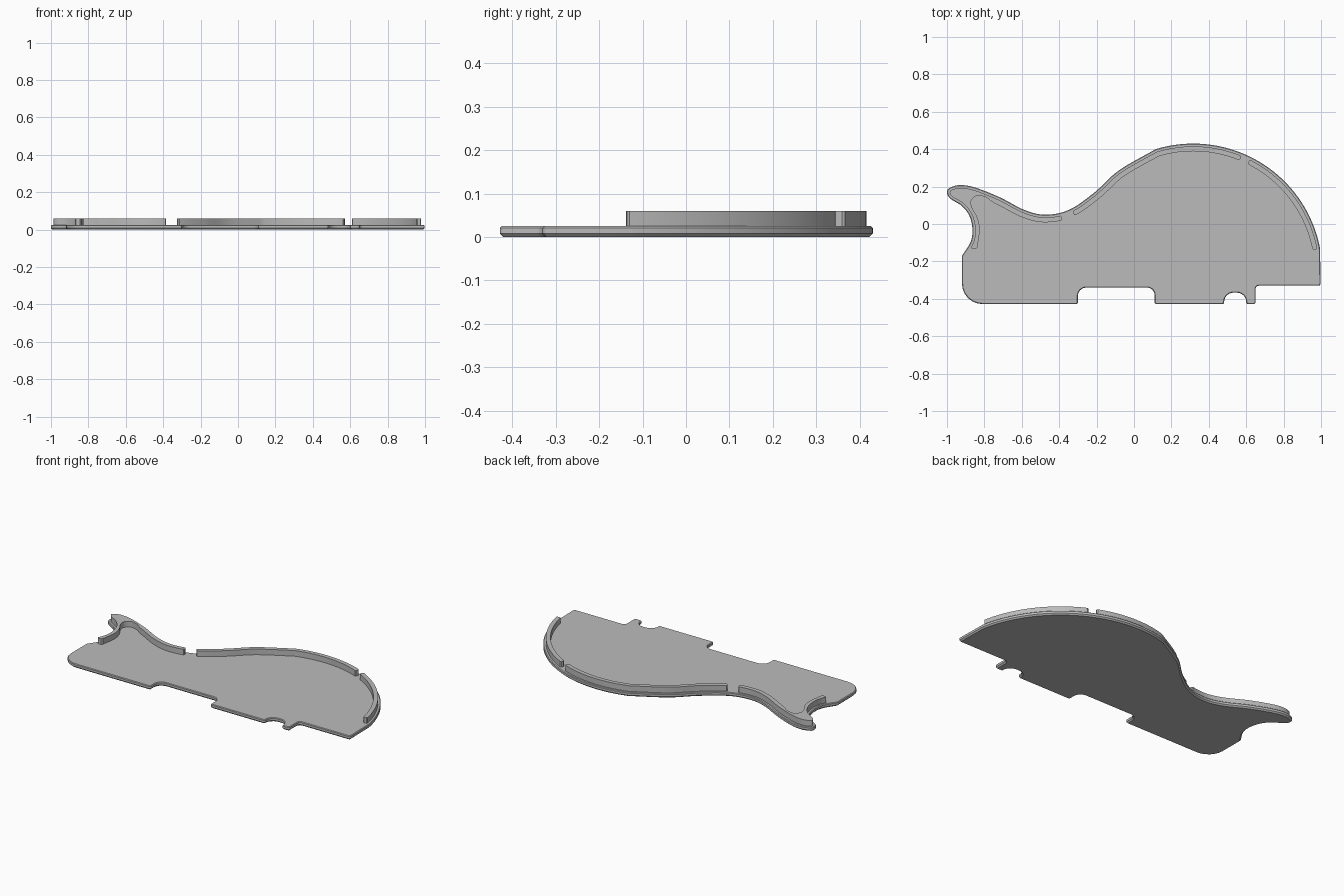
import bpy, bmesh, math
from mathutils import Vector

cube = bpy.data.objects.get("Cube")
if cube:
    bpy.data.objects.remove(cube)

grey = bpy.data.materials.new("plain grey")
grey.use_nodes = True
COLOUR = (0.5, 0.5, 0.5, 1)
grey.diffuse_color = COLOUR
grey.node_tree.nodes["Principled BSDF"].inputs["Base Color"].default_value = COLOUR


def fillet(prev, corner, nxt, r, steps=6):
    """Round a right-angled corner."""
    u, v = (prev - corner).normalized(), (nxt - corner).normalized()
    centre = corner + r * (u + v)
    angles = [math.pi / 2 * i / steps for i in range(steps + 1)]
    return [centre - r * (v * math.cos(a) + u * math.sin(a)) for a in angles]


def spline(points, steps=10):
    """Smooth curve through the points."""
    p = [2 * points[0] - points[1]] + points + [2 * points[-1] - points[-2]]
    out = []
    for a, b, c, d in zip(p, p[1:], p[2:], p[3:]):
        for i in range(steps):
            t = i / steps
            out.append(0.5 * (2 * b + (c - a) * t + (2 * a - 5 * b + 4 * c - d) * t * t
                              + (3 * b - a - 3 * c + d) * t ** 3))
    return out + [points[-1]]


def inset(points, dist):
    """Move a closed counter-clockwise loop inward."""
    out = []
    for i, p in enumerate(points):
        a = (p - points[i - 1]).normalized()
        b = (points[(i + 1) % len(points)] - p).normalized()
        na, nb = Vector((-a.y, a.x)), Vector((-b.y, b.x))
        out.append(p + dist * (na + nb) / (1 + na.dot(nb)))
    return out


def loft(name, layers):
    """Solid from stacked loops given as (height, points)."""
    bm = bmesh.new()
    rings = [[bm.verts.new((p.x, p.y, z)) for p in pts] for z, pts in layers]
    for low, high in zip(rings, rings[1:]):
        for i in range(len(low)):
            bm.faces.new((low[i - 1], low[i], high[i], high[i - 1]))
    bm.faces.new(rings[0][::-1])
    bm.faces.new(rings[-1])
    bmesh.ops.recalc_face_normals(bm, faces=bm.faces[:])
    mesh = bpy.data.meshes.new(name)
    bm.to_mesh(mesh)
    bm.free()
    mesh.materials.append(grey)
    obj = bpy.data.objects.new(name, mesh)
    bpy.context.collection.objects.link(obj)
    bpy.ops.object.select_all(action='DESELECT')
    obj.select_set(True)
    bpy.context.view_layer.objects.active = obj
    bpy.ops.object.shade_smooth_by_angle(angle=math.radians(30))
    return obj


# Straight lower edge with its notches: x, y, corner radius
BASE = -0.428
corners = [(-0.92, BASE, 0.11), (-0.30, BASE, 0.01), (-0.30, -0.34, 0.045),
           (0.11, -0.34, 0.04), (0.11, BASE, 0.01), (0.482, BASE, 0.01),
           (0.482, -0.367, 0.05), (0.60, -0.367, 0.05), (0.60, BASE, 0.01),
           (0.65, BASE, 0.01), (0.65, -0.33, 0.018), (0.998, -0.33, 0.012)]
tail_end = Vector((-0.92, -0.17))
xy = [tail_end] + [Vector(c[:2]) for c in corners] + [Vector((0.998, -0.13))]
lower = []
for i, c in enumerate(corners):
    lower += fillet(xy[i], xy[i + 1], xy[i + 2], c[2])

# Round back, then the sweep into the tail
arc = [Vector((0.317 + 0.69 * math.cos(math.radians(a)),
               -0.26 + 0.69 * math.sin(math.radians(a)))) for a in range(11, 108)]
sweep = spline([arc[-1]] + [Vector(p) for p in (
    (-0.08, 0.287), (-0.21, 0.17), (-0.345, 0.077), (-0.473, 0.05), (-0.585, 0.075),
    (-0.72, 0.144), (-0.853, 0.196), (-0.933, 0.208), (-0.987, 0.192), (-1.0, 0.166),
    (-0.98, 0.134), (-0.92, 0.096), (-0.88, 0.043), (-0.864, -0.027), (-0.874, -0.096),
    (-0.92, -0.17))])
outline = lower + arc + sweep[1:]

# Flat plate with chamfered rims
loft("base_plate", [(0, inset(outline, 0.008)), (0.008, outline),
                    (0.021, outline), (0.025, inset(outline, 0.004))])

# Raised lip following the curved edge
outer, inner = inset(outline, 0.015), inset(outline, 0.041)
curved = range(len(lower), len(outline))


def cap(a, b):
    """Slightly rounded end from a to b."""
    d = b - a
    bulge = Vector((d.y, -d.x)) * 0.25
    return [a + d * 0.2 + bulge * 0.8, a + d * 0.5 + bulge, a + d * 0.8 + bulge * 0.8]


def lip(name, outside, inside):
    loop = (outside + cap(outside[-1], inside[0]) + inside
            + cap(inside[-1], outside[0]))
    loft(name, [(0.024, loop), (0.06, loop)])


for name, low, high in (("front_lip", 0.622, 2), ("back_lip", -0.34, 0.582)):
    part = [i for i in curved if low < outline[i].x < high]
    lip(name, [outer[i] for i in part], [inner[i] for i in reversed(part)])

# Tail lip: the tip is solid, so its inner side has its own curve
tail = [i for i in curved if outline[i].x < -0.385]
while outline[tail[-1]].y < -0.12:
    tail.pop()
upper_side = [i for i in tail if outline[i].x > -0.74]
fork = spline([Vector(p) for p in (
    (-0.838, -0.125), (-0.825, -0.03), (-0.838, 0.035), (-0.865, 0.085),
    (-0.87, 0.125), (-0.838, 0.153), (-0.79, 0.143))], 6)
lip("tail_lip", [outer[i] for i in tail],
    fork + [inner[i] for i in reversed(upper_side)])
